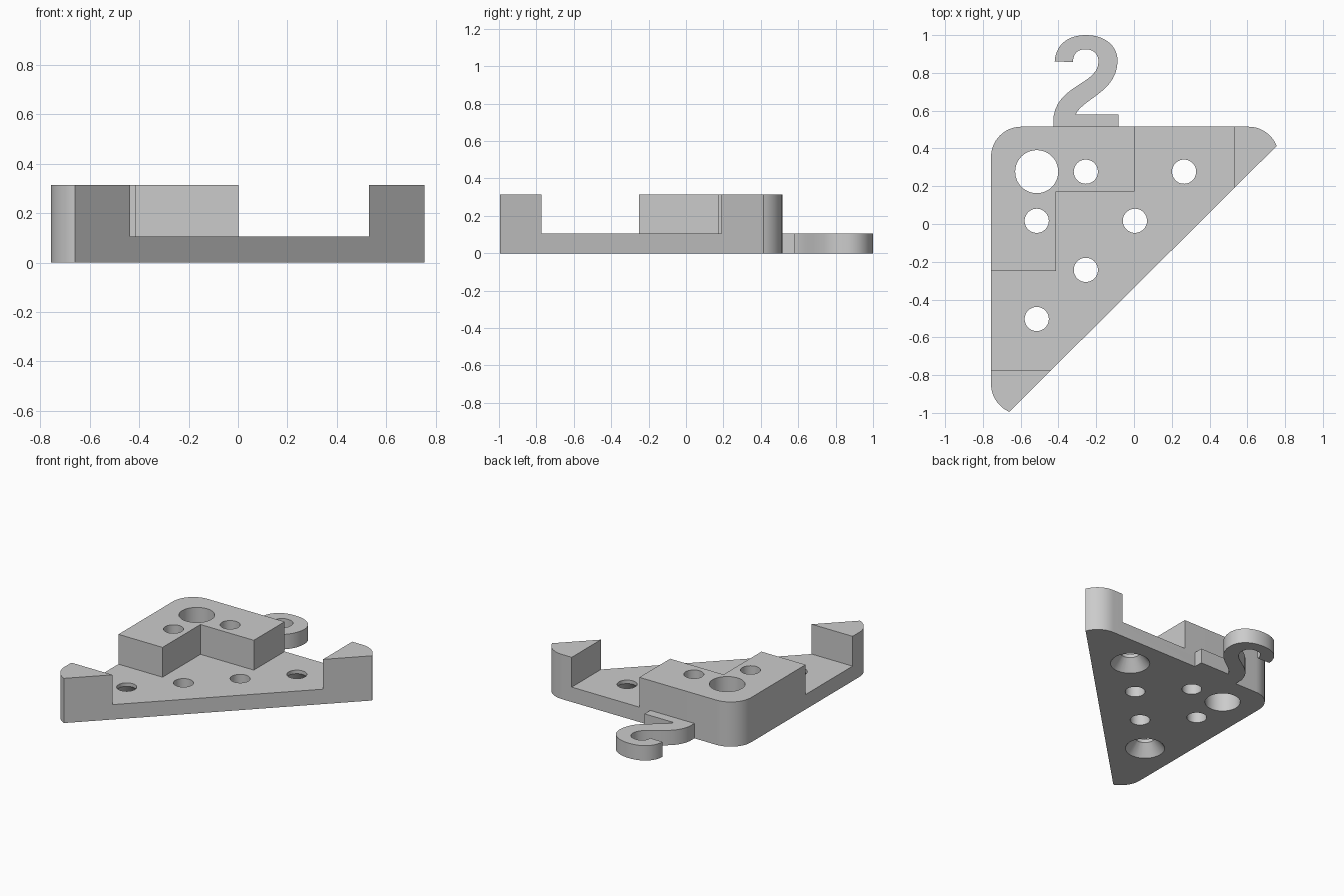
import bpy
import bmesh
from math import radians, sin, cos
from mathutils import Matrix, Vector
from mathutils.geometry import interpolate_bezier

if "Cube" in bpy.data.objects:
    bpy.data.objects.remove(bpy.data.objects["Cube"])

PLATE_Z, TOP_Z = 0.105, 0.315
BACK_Y = 0.515

grey = bpy.data.materials.new("plain grey")
grey.use_nodes = True
grey.diffuse_color = (0.6, 0.6, 0.6, 1)
grey.node_tree.nodes["Principled BSDF"].inputs["Base Color"].default_value = (0.6, 0.6, 0.6, 1)


def finish(name, bm):
    bmesh.ops.recalc_face_normals(bm, faces=bm.faces)
    mesh = bpy.data.meshes.new(name)
    bm.to_mesh(mesh)
    bm.free()
    mesh.materials.append(grey)
    obj = bpy.data.objects.new(name, mesh)
    bpy.context.collection.objects.link(obj)
    return obj


def prism(name, outline, z0, z1):
    bm = bmesh.new()
    base = bm.faces.new([bm.verts.new((x, y, z0)) for x, y in outline])
    top = bmesh.ops.extrude_face_region(bm, geom=[base])
    moved = [g for g in top["geom"] if isinstance(g, bmesh.types.BMVert)]
    bmesh.ops.translate(bm, verts=moved, vec=(0, 0, z1 - z0))
    return finish(name, bm)


def cones(name, centres, z0, z1):
    bm = bmesh.new()
    for x, y, r0, r1 in centres:
        bmesh.ops.create_cone(bm, cap_ends=True, segments=48, radius1=r0, radius2=r1,
                              depth=z1 - z0,
                              matrix=Matrix.Translation((x, y, (z0 + z1) / 2)))
    return finish(name, bm)


def activate(obj):
    bpy.ops.object.select_all(action="DESELECT")
    obj.select_set(True)
    bpy.context.view_layer.objects.active = obj


def cut(obj, cutter):
    cutter.hide_render = True
    mod = obj.modifiers.new("cut", "BOOLEAN")
    mod.operation, mod.solver, mod.object = "DIFFERENCE", "EXACT", cutter
    activate(obj)
    bpy.ops.object.modifier_apply(modifier=mod.name)
    bpy.data.objects.remove(cutter)


def arc(cx, cy, r, start, end, steps=14):
    angles = [radians(start + (end - start) * i / steps) for i in range(steps + 1)]
    return [(cx + r * cos(a), cy + r * sin(a)) for a in angles]


# Triangular body with rounded corners
R = 0.16
outline = (arc(0.606, BACK_Y - R, R, 21.3, 90)
           + arc(-0.597, BACK_Y - R, R, 90, 180)
           + arc(-0.597, -0.847, R, 180, 246.8))
body = prism("triangular_body", outline, 0, TOP_Z)

# Recess that leaves the L-shaped block and the two end posts standing
recess = [(0.53, 0.8), (0.003, 0.8), (0.003, 0.172), (-0.413, 0.172),
          (-0.413, -0.25), (-1, -0.25), (-1, -0.773), (0.53, -0.773)]
cut(body, prism("recess_cutter", recess, PLATE_Z, 0.5))

# Through holes on a square pitch, plus one large hole
X0, Y0, PITCH, HOLE = -0.515, 0.277, 0.26, 0.064
grid = [(1, 0), (3, 0), (0, 1), (2, 1), (1, 2), (0, 3)]
holes = [(X0 + i * PITCH, Y0 - j * PITCH, HOLE, HOLE) for i, j in grid]
holes.append((X0, Y0, 0.114, 0.114))
cut(body, cones("hole_cutter", holes, -0.1, 0.5))

# Countersinks on the underside of the two outer holes
sinks = [(X0 + i * PITCH, Y0 - j * PITCH, 0.19, 0.055) for i, j in [(3, 0), (0, 3)]]
cut(body, cones("countersink_cutter", sinks, -0.08, 0.0914))

# Flat curved hook on the back edge
curves = [
    [(-0.42, 0.86), (-0.415, 0.945), (-0.355, 1), (-0.255, 1)],
    [(-0.255, 1), (-0.15, 1), (-0.087, 0.94), (-0.087, 0.865)],
    [(-0.087, 0.865), (-0.087, 0.7), (-0.27, 0.665), (-0.31, 0.579)],
    [(-0.082, 0.579), (-0.082, BACK_Y), (-0.426, BACK_Y)],
    [(-0.426, 0.57), (-0.4, 0.74), (-0.188, 0.74), (-0.188, 0.86)],
    [(-0.188, 0.86), (-0.188, 0.9), (-0.215, 0.925), (-0.257, 0.925)],
    [(-0.257, 0.925), (-0.3, 0.925), (-0.323, 0.9), (-0.323, 0.858)],
]
path = []
for pts in curves:
    if len(pts) == 4:
        pts = [tuple(p)[:2] for p in interpolate_bezier(*[Vector(p) for p in pts], 14)]
    for p in pts:
        if not path or (Vector(p) - Vector(path[-1])).length > 1e-4:
            path.append(p)
hook = prism("hanging_hook", path, 0, PLATE_Z)

# Smooth curved walls, sharp edges kept
for part in (body, hook):
    activate(part)
    bpy.ops.object.shade_smooth_by_angle(angle=radians(30))
